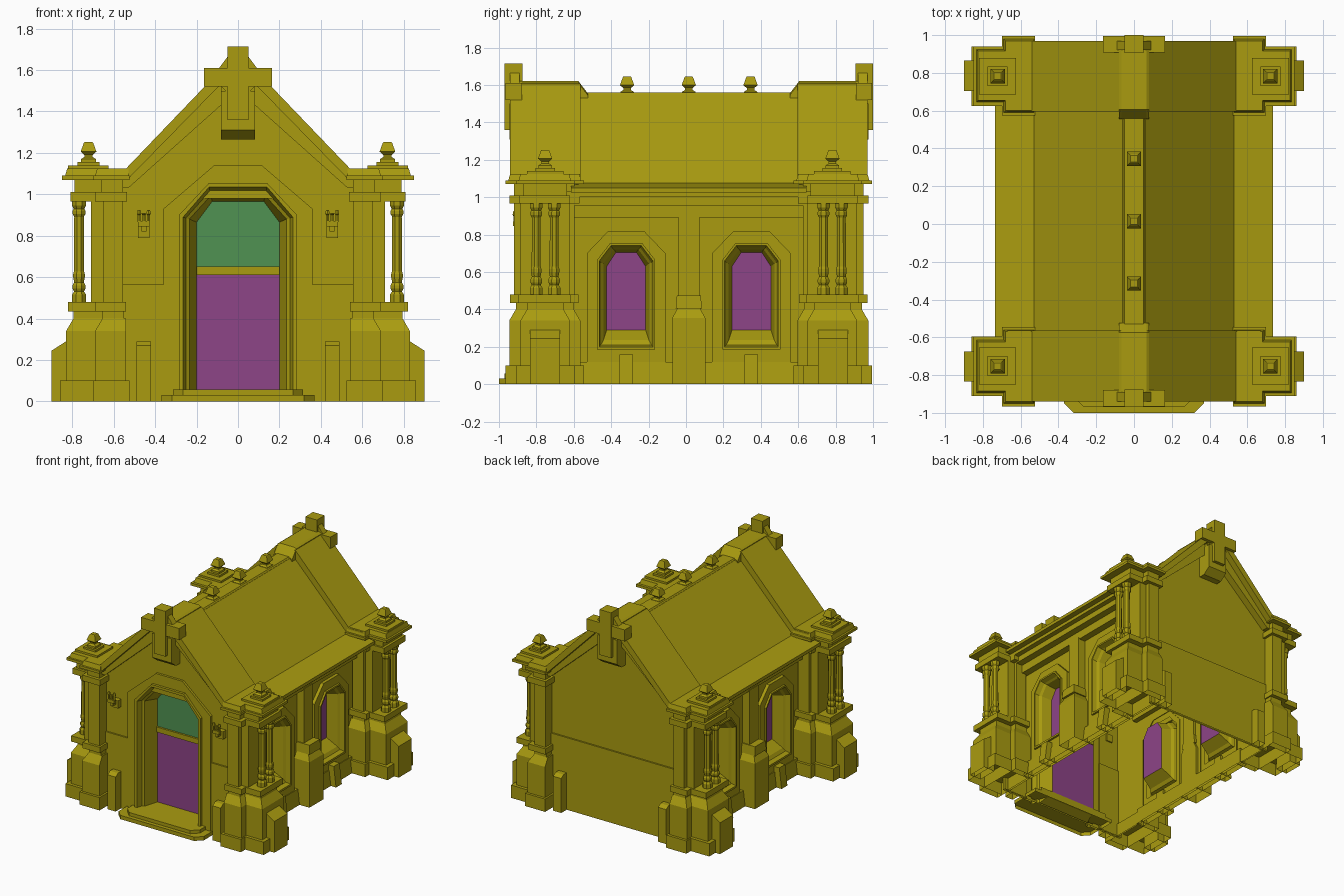
import bpy, bmesh, math

if "Cube" in bpy.data.objects:
    bpy.data.objects.remove(bpy.data.objects["Cube"])

SHIFT = 0.015  # the door step sticks out in front, so the building sits slightly back


def material(name, rgb):
    m = bpy.data.materials.new(name)
    m.diffuse_color = (*rgb, 1)
    m.use_nodes = True
    m.node_tree.nodes["Principled BSDF"].inputs["Base Color"].default_value = m.diffuse_color
    return m


STONE = material("stone", (0.40, 0.33, 0.005))
PURPLE = material("purple_panel", (0.27, 0.058, 0.245))
GREEN = material("green_panel", (0.08, 0.29, 0.085))


def finish(bm, name, mx=False, my=False, mat=STONE, normals=True):
    if normals:
        bmesh.ops.recalc_face_normals(bm, faces=bm.faces)
    # everything is open where it meets the ground
    low = [f for f in bm.faces if all(v.co.z < .001 for v in f.verts)]
    bmesh.ops.delete(bm, geom=low, context='FACES_ONLY')
    me = bpy.data.meshes.new(name)
    bm.to_mesh(me)
    bm.free()
    me.materials.append(mat)
    ob = bpy.data.objects.new(name, me)
    ob.location.y = SHIFT
    bpy.context.collection.objects.link(ob)
    if mx or my:
        m = ob.modifiers.new("Mirror", 'MIRROR')
        m.use_axis = (mx, my, False)
        m.use_mirror_merge = False
    return ob


def loft(bm, loops, cap0=True, cap1=True):
    """Bridge equal-length closed loops of points."""
    vs = [[bm.verts.new(p) for p in lp] for lp in loops]
    n = len(vs[0])
    for a, b in zip(vs, vs[1:]):
        for i in range(n):
            bm.faces.new((a[i], a[(i + 1) % n], b[(i + 1) % n], b[i]))
    if cap0:
        bm.faces.new(vs[0][::-1])
    if cap1:
        bm.faces.new(vs[-1])


def box(bm, x0, x1, y0, y1, z0, z1, t=0, tx=None):
    """Box; the top may be inset by t on both y sides and by tx on the outer x side."""
    tx = t if tx is None else tx
    loft(bm, [[(x0, y0, z0), (x1, y0, z0), (x1, y1, z0), (x0, y1, z0)],
              [(x0, y0 + t, z1), (x1 - tx, y0 + t, z1), (x1 - tx, y1 - t, z1), (x0, y1 - t, z1)]])


def lathe(bm, x, y, prof, n=8):
    s = 1 / math.cos(math.pi / n)
    loft(bm, [[(x + r * s * math.cos((i + .5) * math.tau / n), y + r * s * math.sin((i + .5) * math.tau / n), z)
               for i in range(n)] for r, z in prof])


def prism(bm, prof, y0, y1):
    loft(bm, [[(x, y, z) for x, z in prof] for y in (y0, y1)])


def sym(half):
    """Mirror a half profile (right side, outside to centre) into a full one."""
    return half + [(-x, z) for x, z in half[::-1]]


def arch(hw, z0, zs, z1, tw):
    return [(-hw, z0), (-hw, zs), (-tw, z1), (tw, z1), (hw, zs), (hw, z0)]


def sheet(bm, outer, holes):
    """Flat wall with holes."""
    edges = []
    for lp in [outer] + holes:
        v = [bm.verts.new(p) for p in lp]
        edges += [bm.edges.new((v[i], v[i - 1])) for i in range(len(v))]
    bmesh.ops.triangle_fill(bm, edges=edges, use_beauty=True)


def front(a, z, d):
    return (a, -d, z)


# Walls: hollow, open underneath
WY, WX = 0.85, 0.54
gable = sym([(0.57, 0), (0.57, 1.06), (0.52, 1.06), (0.06, 1.54)])
bm = bmesh.new()
sheet(bm, [front(x, z, WY) for x, z in gable], [[front(a, z, WY) for a, z in arch(.3, .02, .91, 1.06, .11)]])
finish(bm, "front_wall")
bm = bmesh.new()
sheet(bm, [(x, WY, z) for x, z in gable], [])
finish(bm, "back_wall")
WIN = (-0.335, 0.335)
bm = bmesh.new()
sheet(bm, [(WX, y, z) for y, z in [(-WY, 0), (WY, 0), (WY, 1.04), (-WY, 1.04)]],
      [[(WX, c + a, z) for a, z in arch(.17, .18, .68, .77, .09)] for c in WIN])
finish(bm, "side_wall", mx=True)

# Thicker lower wall courses and small posts
bm = bmesh.new()
box(bm, .355, .57, -WY - .012, -WY + .01, 0, .565)
finish(bm, "front_lower_course", mx=True)
bm = bmesh.new()
box(bm, -.57, .57, WY - .01, WY + .012, 0, .565)
finish(bm, "back_lower_course")
bm = bmesh.new()
loft(bm, [[(x, y, z) for y, z in [(.84, 0), (.93, 0), (.93, .27), (.9, .29), (.84, .29)]] for x in (.42, .49)])
finish(bm, "small_post", True, True)

# Door: stepped surround, panels, lintel bar and step
PANE = .725
rings = [(arch(.36, 0, .93, 1.14, .115), .845), (arch(.36, 0, .93, 1.14, .115), .868),
         (arch(.285, 0, .90, 1.055, .14), .868), (arch(.285, 0, .90, 1.055, .14), .888),
         (arch(.265, 0, .89, 1.035, .14), .888), (arch(.252, 0, .885, 1.015, .135), .845),
         (arch(.235, 0, .88, .995, .13), .835), (arch(.2, .05, .865, .965, .125), PANE)]
bm = bmesh.new()
loft(bm, [[front(a, z, d) for a, z in r] for r, d in rings], False, False)
finish(bm, "door_surround")
for name, pts, mat in (("door_panel", [(-.2, .05), (-.2, .61), (.2, .61), (.2, .05)], PURPLE),
                       ("door_fanlight", arch(.2, .65, .865, .965, .125), GREEN)):
    bm = bmesh.new()
    bm.faces.new([bm.verts.new(front(a, z, PANE)) for a, z in pts[::-1]])
    finish(bm, name, mat=mat, normals=False)
bm = bmesh.new()
box(bm, -.2, .2, -PANE - .015, -PANE + .005, .61, .65)
finish(bm, "door_bar")
bm = bmesh.new()
for w, d, z0, z1 in ((.37, 1.015, 0, .03), (.315, .985, .03, .056)):
    loft(bm, [[(-w, -.72, z), (-w, -d + .05, z), (-w + .05, -d, z), (w - .05, -d, z), (w, -d + .05, z), (w, -.72, z)]
              for z in (z0, z1)])
finish(bm, "door_step")

# Side windows
rings = [(arch(.21, .1, .70, .82, .095), .535), (arch(.21, .1, .70, .82, .095), .565),
         (arch(.155, .185, .665, .755, .085), .565), (arch(.155, .185, .665, .755, .085), .58),
         (arch(.143, .2, .66, .742, .08), .58), (arch(.135, .21, .65, .73, .075), .545),
         (arch(.122, .235, .645, .72, .065), .53), (arch(.104, .29, .63, .705, .055), .45)]
bm = bmesh.new()
for c in WIN:
    loft(bm, [[(d, c + a, z) for a, z in r] for r, d in rings], False, False)
finish(bm, "window_surround", mx=True)
bm = bmesh.new()
for c in WIN:
    bm.faces.new([bm.verts.new((.45, c + a, z)) for a, z in rings[-1][0][::-1]])
finish(bm, "window_pane", mx=True, mat=PURPLE, normals=False)

# Side plinth, window posts, cornice bands and centre buttress
bm = bmesh.new()
box(bm, .52, .585, -.6, .6, 0, .12, 0, .015)
for c in WIN:
    box(bm, .52, .63, c - .036, c + .036, 0, .16, 0, .02)
finish(bm, "side_plinth", mx=True)
bm = bmesh.new()
box(bm, .5, .595, -.63, .63, .89, .96)
box(bm, .5, .65, -.65, .65, .955, 1.0)
box(bm, .5, .69, -.65, .65, 1.0, 1.03)
finish(bm, "side_cornice", mx=True)
bm = bmesh.new()
box(bm, .52, .67, -.088, .088, 0, .355)
box(bm, .52, .67, -.088, .088, .355, .41, .03)
box(bm, .52, .66, -.07, .07, .405, .475, .006)
box(bm, .52, .60, -.056, .056, .475, .9)
finish(bm, "centre_buttress", mx=True)

# Corner piers: stacked sections of a main block and a front pilaster block
SECTIONS = [  # z0, z1, taper, main x1 y0 y1, pilaster x0 x1 y0 y1
    (0, .10, 0, .86, .61, .925, .525, .70, .56, .98),
    (.10, .34, 0, .83, .635, .90, .54, .69, .58, .96),
    (.34, .40, .035, .83, .635, .90, .54, .69, .58, .96),
    (.40, .44, 0, .795, .67, .865, .55, .655, .615, .925),
    (.435, .48, 0, .82, .63, .91, .54, .69, .59, .955),
    (.48, .97, 0, .71, .635, .90, .555, .65, .61, .935),
    (.965, 1.01, 0, .81, .635, .905, .535, .69, .585, .96),
    (1.01, 1.07, 0, .79, .65, .885, .555, .66, .61, .935),
    (1.07, 1.09, 0, .85, .61, .925, .525, .70, .56, .98),
    (1.09, 1.125, .01, .835, .63, .91, .53, .69, .575, .965)]
bm = bmesh.new()
for z0, z1, t, ax, ay0, ay1, bx0, bx1, by0, by1 in SECTIONS:
    box(bm, bx0 + .005, ax, ay0, ay1, z0, z1, t)
    box(bm, bx0, bx1, by0, by1, z0, z1, t)
box(bm, .625, .82, .67, .865, 1.12, 1.14)
finish(bm, "corner_pier", True, True)

# Buttress block outside each pier
bm = bmesh.new()
loft(bm, [[(x, y, z) for x, z in [(.8, 0), (.9, 0), (.9, .245), (.83, .29), (.8, .29)]] for y in (.69, .85)])
finish(bm, "pier_buttress", True, True)

# Paired columns
COL = [(.034, .48), (.034, .515), (.024, .53), (.031, .545), (.031, .56), (.023, .575), (.028, .6), (.028, .615),
       (.024, .63), (.023, .89), (.031, .905), (.031, .92), (.026, .93), (.034, .945), (.034, .967)]
bm = bmesh.new()
for y in (.72, .816):
    lathe(bm, .768, y, COL)
finish(bm, "paired_columns", True, True)

# Finials on piers and on the ridge (four-sided)
def finial(bm, x, y, z):
    lathe(bm, x, y, [(.036, z), (.036, z + .02), (.02, z + .03), (.02, z + .04), (.038, z + .056),
                     (.022, z + .1), (.018, z + .103)], 4)


bm = bmesh.new()
box(bm, .67, .775, .715, .82, 1.14, 1.155)
finial(bm, .722, .768, 1.15)
finish(bm, "pier_finial", True, True)
bm = bmesh.new()
for y in (-.33, 0, .33):
    finial(bm, 0, y, 1.543)
finish(bm, "ridge_finials")

# Roof with flared eaves, and its ridge cap
outer = sym([(.735, 1.025), (.735, 1.05), (.53, 1.075), (.06, 1.55)])
inner = sym([(.6, 1.025), (.51, 1.035), (.05, 1.5)])
bm = bmesh.new()
prism(bm, outer + inner[::-1], -.63, .63)
finish(bm, "roof")
bm = bmesh.new()
prism(bm, sym([(.062, 1.50), (.062, 1.545), (.05, 1.56)]), -.6, .6)
finish(bm, "ridge_cap")

# Gable parapets: body, inner moulding, coping, saddle
bm = bmesh.new()
prism(bm, sym([(.6, .98), (.6, 1.08), (.54, 1.08), (.07, 1.58)]), .6, .85)
prism(bm, sym([(.6, 1.09), (.54, 1.09), (.07, 1.58)]) + sym([(.56, 1.03), (.53, 1.03), (.06, 1.45)])[::-1], .59, .905)
prism(bm, sym([(.67, 1.12), (.545, 1.12), (.08, 1.605)]) + sym([(.67, 1.075), (.53, 1.075), (.065, 1.55)])[::-1], .58, .955)
loft(bm, [[(w, y, z) for w, z in sym([(.08, 1.5), (.08, top - .01), (.065, top)])]
          for y, top in ((.54, 1.555), (.59, 1.62), (.93, 1.62))])
finish(bm, "gable_parapet", my=True)

# Gable crosses with diagonal backing and bracket
bm = bmesh.new()
box(bm, -.05, .05, .89, .985, 1.36, 1.715)
box(bm, -.165, .165, .893, .98, 1.52, 1.61)
prism(bm, [(-.125, 1.565), (0, 1.44), (.125, 1.565), (.05, 1.665), (-.05, 1.665)], .905, .955)
loft(bm, [[(x, y, z) for y, z in [(.84, 1.265), (.90, 1.265), (.96, 1.31), (.96, 1.5), (.84, 1.5)]]
          for x in (-.083, .083)])
finish(bm, "gable_cross", my=True)

# Candle sconces beside the door
bm = bmesh.new()
box(bm, .428, .482, -.89, -.84, .79, .85)
box(bm, .443, .467, -.93, -.84, .82, .845)
box(bm, .427, .483, -.94, -.915, .845, .87)
for x, h in ((.432, .925), (.455, .91), (.478, .925)):
    lathe(bm, x, -.93, [(.007, .865), (.007, .9), (.011, .905), (.007, h)], 6)
finish(bm, "wall_sconce", mx=True)
